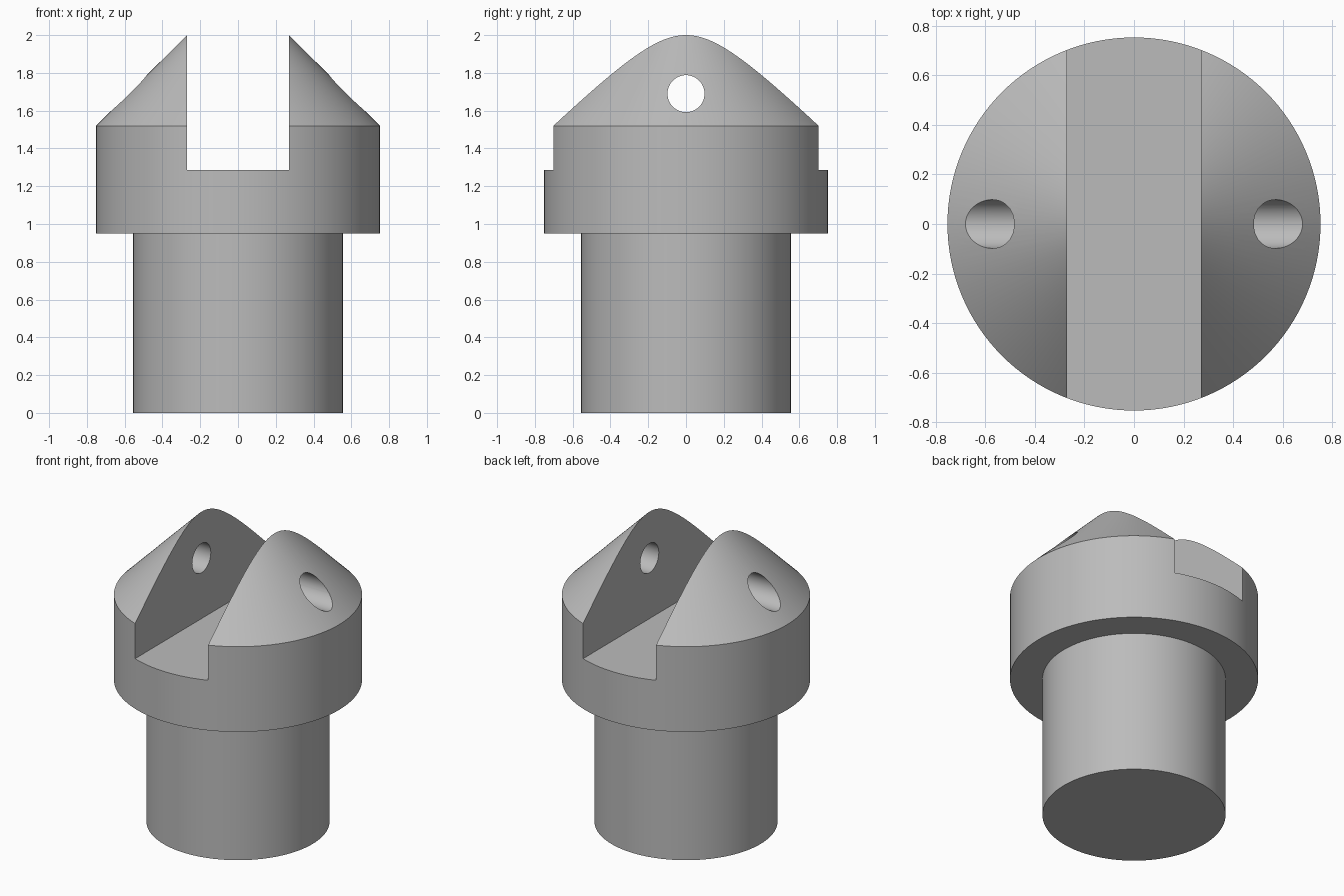
import bpy, bmesh, math
from mathutils import Matrix

if "Cube" in bpy.data.objects:
    bpy.data.objects.remove(bpy.data.objects["Cube"], do_unlink=True)

SEGMENTS = 128
STEM_R, HEAD_R = 0.555, 0.752
HEAD_Z, CONE_Z, TOP_Z = 0.95, 1.52, 2.0
SLOT_HALF, SLOT_Z = 0.27, 1.285
HOLE_R, HOLE_Z = 0.098, 1.69
# The cone reaches TOP_Z where the slot walls cut it
APEX_Z = CONE_Z + (TOP_Z - CONE_Z) * HEAD_R / (HEAD_R - SLOT_HALF)

grey = bpy.data.materials.new("plain grey")
grey.use_nodes = True
COLOUR = (0.5, 0.5, 0.5, 1)
grey.diffuse_color = COLOUR
grey.node_tree.nodes["Principled BSDF"].inputs["Base Color"].default_value = COLOUR


def add_object(name, bm):
    bmesh.ops.recalc_face_normals(bm, faces=bm.faces)
    mesh = bpy.data.meshes.new(name)
    bm.to_mesh(mesh)
    bm.free()
    mesh.materials.append(grey)
    obj = bpy.data.objects.new(name, mesh)
    bpy.context.collection.objects.link(obj)
    return obj


def lathe(name, profile):
    bm = bmesh.new()
    verts = [bm.verts.new((r, 0, z)) for r, z in profile]
    edges = [bm.edges.new(pair) for pair in zip(verts, verts[1:])]
    bmesh.ops.spin(bm, geom=verts + edges, cent=(0, 0, 0), axis=(0, 0, 1),
                   angle=math.tau, steps=SEGMENTS, use_merge=True)
    bmesh.ops.remove_doubles(bm, verts=bm.verts, dist=1e-4)
    return add_object(name, bm)


def cut(target, cutter):
    cutter.hide_render = True
    mod = target.modifiers.new(cutter.name, "BOOLEAN")
    mod.operation, mod.solver, mod.object = "DIFFERENCE", "EXACT", cutter
    bpy.context.view_layer.objects.active = target
    bpy.ops.object.modifier_apply(modifier=mod.name)
    bpy.data.objects.remove(cutter, do_unlink=True)


# Stem, wider head and conical top in one turned body
body = lathe("slotted_pin", [(0, 0), (STEM_R, 0), (STEM_R, HEAD_Z), (HEAD_R, HEAD_Z),
                             (HEAD_R, CONE_Z), (0, APEX_Z)])

# Slot running front to back
bm = bmesh.new()
bmesh.ops.create_cube(bm, size=2, matrix=Matrix.Translation((0, 0, SLOT_Z + 1))
                      @ Matrix.Diagonal((SLOT_HALF, 1, 1, 1)))
cut(body, add_object("slot_cutter", bm))

# Cross hole through both ears
bm = bmesh.new()
bmesh.ops.create_cone(bm, cap_ends=True, segments=64, radius1=HOLE_R, radius2=HOLE_R, depth=2,
                      matrix=Matrix.Translation((0, 0, HOLE_Z))
                      @ Matrix.Rotation(math.pi / 2, 4, "Y"))
cut(body, add_object("hole_cutter", bm))

bpy.ops.object.select_all(action="DESELECT")
body.select_set(True)
bpy.context.view_layer.objects.active = body
bpy.ops.object.shade_smooth_by_angle(angle=math.radians(25))
